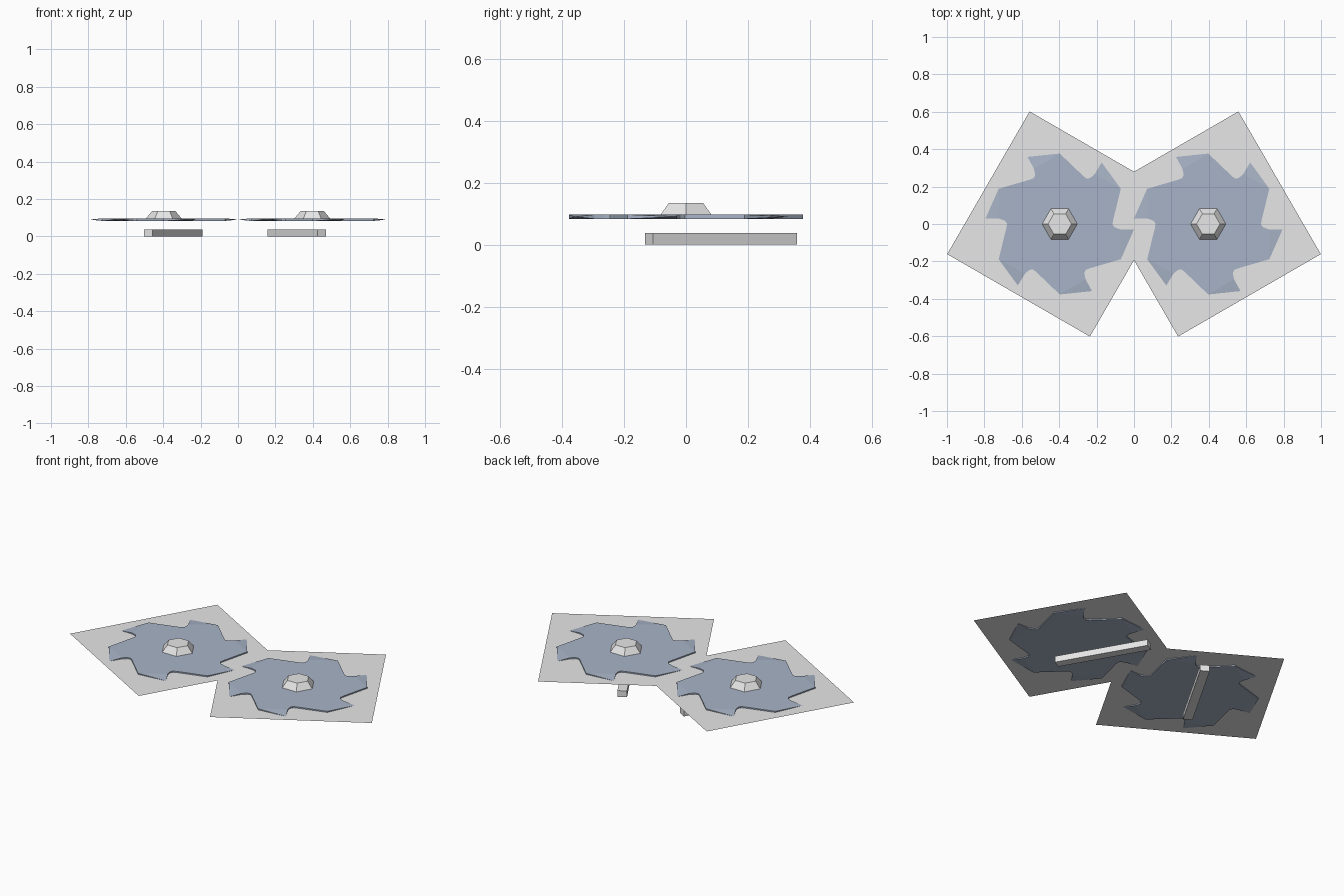
import bpy, bmesh, math
from mathutils import Vector, Matrix

if "Cube" in bpy.data.objects:
    bpy.data.objects.remove(bpy.data.objects["Cube"])


def material(name, rgb):
    m = bpy.data.materials.new(name)
    m.diffuse_color = (*rgb, 1)
    m.use_nodes = True
    m.node_tree.nodes["Principled BSDF"].inputs["Base Color"].default_value = m.diffuse_color
    return m


GREY = material("light grey", (0.8, 0.8, 0.8))
STEEL = material("blue steel", (0.39, 0.455, 0.57))
MID = 0.09       # height of the blade's middle plane
HALF = 0.007     # half of the blade thickness


def finish(bm, name, mat, closed=True):
    if closed:
        bmesh.ops.recalc_face_normals(bm, faces=bm.faces)
    me = bpy.data.meshes.new(name)
    bm.to_mesh(me)
    bm.free()
    me.materials.append(mat)
    ob = bpy.data.objects.new(name, me)
    bpy.context.collection.objects.link(ob)
    return ob


def polar(deg, r, z):
    a = math.radians(deg)
    return Vector((r * math.cos(a), r * math.sin(a), z))


def blade(name, cx):
    # six hooked teeth whose tips taper to a point
    bm = bmesh.new()
    profile = [(0, 0.377), (25, 0.325), (26.5, 0.294), (29.5, 0.282), (33.5, 0.285)]
    tops, bots, tips = [], [], []
    for k in range(6):
        base = 90 + 60 * k
        tips.append(bm.verts.new(polar(base + 25.7, 0.398, MID)))
        for da, r in profile:
            tops.append(bm.verts.new(polar(base + da, r, MID + HALF)))
            bots.append(bm.verts.new(polar(base + da, r, MID - HALF)))
    bm.faces.new(tops)
    bm.faces.new(bots[::-1])
    n = len(tops)
    for i in range(n):
        j = (i + 1) % n
        if i % 5 == 0:      # tooth: upper and lower bevels plus two narrow edges
            t = tips[i // 5]
            bm.faces.new((tops[i], t, tops[j]))
            bm.faces.new((bots[i], bots[j], t))
            bm.faces.new((tops[i], bots[i], t))
            bm.faces.new((tops[j], t, bots[j]))
        else:
            bm.faces.new((tops[i], bots[i], bots[j], tops[j]))
    bmesh.ops.translate(bm, verts=bm.verts, vec=(cx, 0, 0))
    finish(bm, name, STEEL)


def hub(name, cx):
    # tapered six-sided cap
    bm = bmesh.new()
    z0, z1 = MID, 0.135
    bmesh.ops.create_cone(bm, cap_ends=True, segments=6, radius1=0.1, radius2=0.063, depth=z1 - z0,
                          matrix=Matrix.Translation((cx, 0, (z0 + z1) / 2)) @ Matrix.Rotation(math.pi / 6, 4, 'Z'))
    # turn so that two corners lie on the x axis
    far = max(v.co.x for v in bm.verts) - cx
    if far < 0.095:
        bmesh.ops.rotate(bm, verts=bm.verts, cent=(cx, 0, 0), matrix=Matrix.Rotation(math.pi / 6, 3, 'Z'))
    finish(bm, name, GREY)


def sheet(name, cx, deg):
    # thin flat square around the blade
    bm = bmesh.new()
    bmesh.ops.create_grid(bm, x_segments=1, y_segments=1, size=0.4405,
                          matrix=Matrix.Translation((cx, 0, MID)) @ Matrix.Rotation(math.radians(deg), 4, 'Z'))
    finish(bm, name, GREY, closed=False)


def bar(name, cx, deg):
    # slanted bar below the blade
    bm = bmesh.new()
    bmesh.ops.create_cube(bm, size=1, matrix=Matrix.Translation((cx, 0.1125, 0.0185))
                          @ Matrix.Rotation(math.radians(deg), 4, 'Z')
                          @ Matrix.Diagonal((0.535, 0.052, 0.037, 1)))
    finish(bm, name, GREY)


for side, s, bar_x in (("left", -1, -0.347), ("right", 1, 0.315)):
    cx = 0.397 * s
    blade(side + "_saw_blade", cx)
    hub(side + "_hub", cx)
    sheet(side + "_backing_sheet", cx, 30 * s)
    bar(side + "_support_bar", bar_x, 90 + 30 * s)
